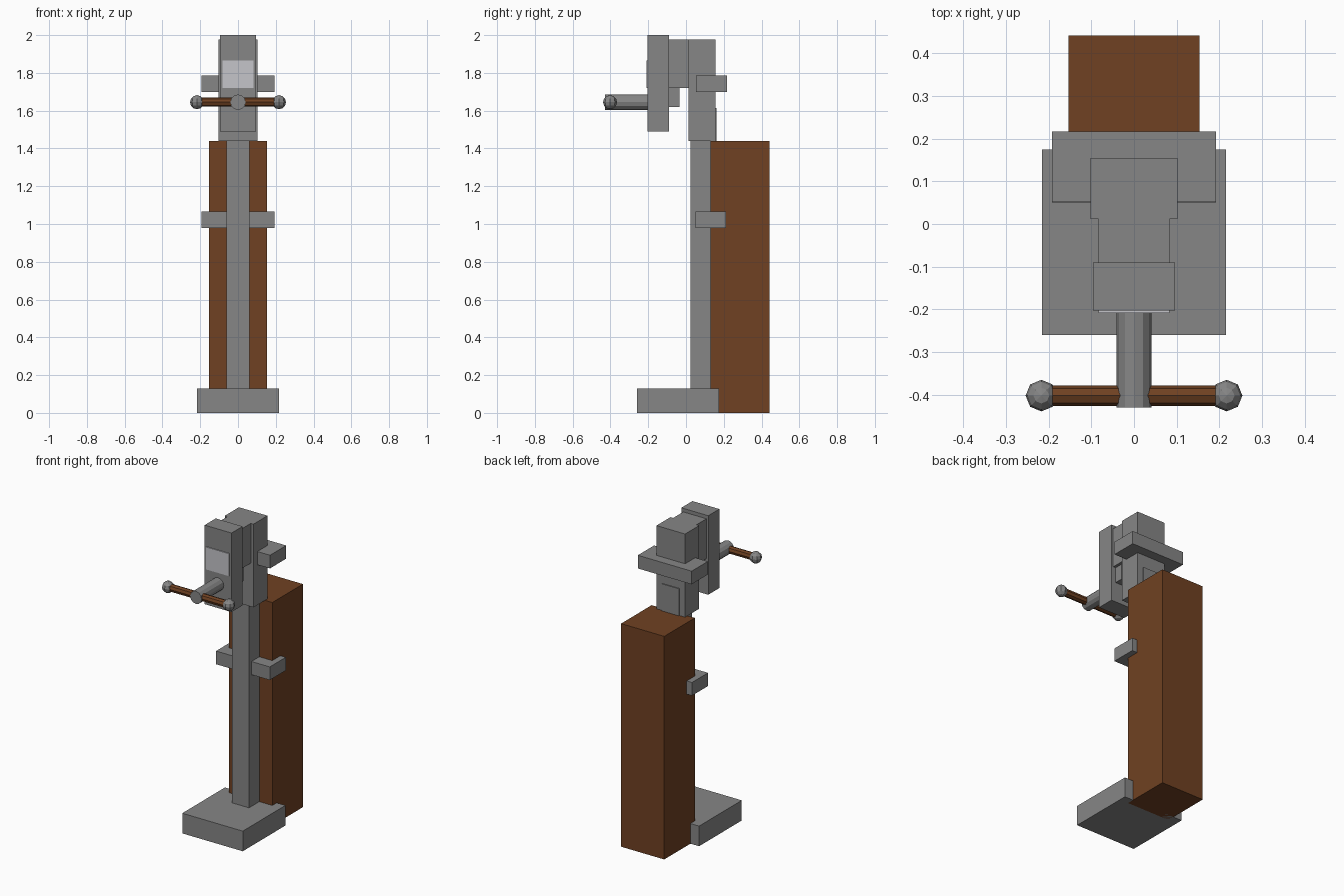
import bpy, math

if "Cube" in bpy.data.objects:
    bpy.data.objects.remove(bpy.data.objects["Cube"])


def material(name, rgb):
    m = bpy.data.materials.new(name)
    m.diffuse_color = (*rgb, 1)
    m.use_nodes = True
    m.node_tree.nodes["Principled BSDF"].inputs["Base Color"].default_value = m.diffuse_color
    return m


STEEL = material("grey steel", (0.24, 0.24, 0.24))
WOOD = material("brown wood", (0.16, 0.053, 0.016))
PLATE = material("pale plate", (0.56, 0.56, 0.59))


def finish(name, mat):
    o = bpy.context.object
    o.name = name
    o.data.materials.append(mat)
    return o


def box(name, half_x, y, z, mat=STEEL):
    """Box centred on x, given y and z ranges."""
    bpy.ops.mesh.primitive_cube_add(
        size=1, location=(0, sum(y) / 2, sum(z) / 2))
    o = finish(name, mat)
    o.scale = (2 * half_x, y[1] - y[0], z[1] - z[0])
    bpy.ops.object.transform_apply(location=False, rotation=False, scale=True)


def rod(name, sides, r, length, loc, rot, mat):
    bpy.ops.mesh.primitive_cylinder_add(
        vertices=sides, radius=r, depth=length, location=loc, rotation=rot)
    finish(name, mat)


# Floor plate, wooden bench post and steel leg
box("base_plate", 0.216, (-0.26, 0.175), (0, 0.13))
box("wooden_post", 0.154, (0.13, 0.442), (0, 1.44), WOOD)
box("steel_leg", 0.061, (0.025, 0.161), (0.13, 1.615))

# Mounting brackets
box("lower_bracket", 0.192, (0.05, 0.213), (0.98, 1.065))
box("upper_bracket", 0.192, (0.052, 0.217), (1.70, 1.785))

# Jaws, slide and screw nut
box("rear_jaw", 0.102, (0.012, 0.155), (1.44, 1.977))
box("slide_block", 0.083, (-0.095, 0.012), (1.72, 1.977))
box("front_jaw", 0.096, (-0.203, -0.09), (1.49, 2.0))
box("screw_nut", 0.065, (-0.095, -0.035), (1.62, 1.725))
box("front_plate", 0.083, (-0.209, -0.202), (1.72, 1.865), PLATE)

# Screw, handle bar and knobs
rod("screw", 12, 0.041, 0.23, (0, -0.315, 1.645), (math.pi / 2, 0, 0), STEEL)
rod("handle_bar", 8, 0.024, 0.44, (0, -0.402, 1.645),
    (0, math.pi / 2, 0), WOOD)
for side, sx in (("left", -1), ("right", 1)):
    bpy.ops.mesh.primitive_uv_sphere_add(
        segments=8, ring_count=6, radius=0.037,
        location=(sx * 0.217, -0.402, 1.645))
    finish(side + "_knob", STEEL)
